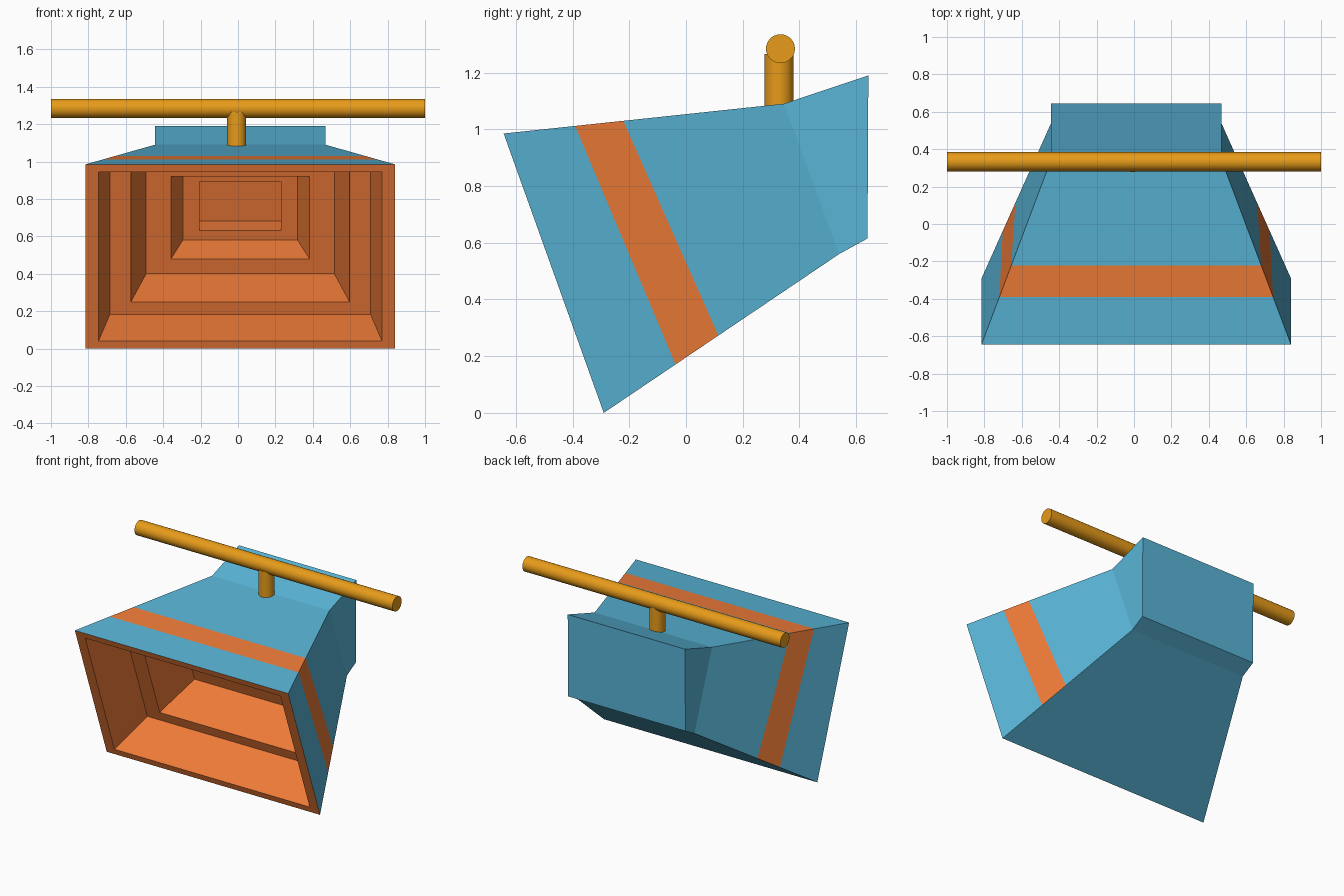
import bpy, bmesh, math
from mathutils import Vector

if "Cube" in bpy.data.objects:
    bpy.data.objects.remove(bpy.data.objects["Cube"])

CX = 0.012  # body centre in x


def material(name, rgb):
    m = bpy.data.materials.new(name)
    m.diffuse_color = (*rgb, 1)
    m.use_nodes = True
    m.node_tree.nodes["Principled BSDF"].inputs["Base Color"].default_value = m.diffuse_color
    return m


blue = material("blue", (0.10, 0.46, 0.68))
orange = material("orange", (0.87, 0.20, 0.04))
gold = material("gold", (0.80, 0.33, 0.01))

bm = bmesh.new()


def ring(top, bottom):
    """Four corners; top and bottom are (half width, y, z)."""
    return [bm.verts.new((CX + s * p[0], p[1], p[2]))
            for s, p in ((-1, bottom), (1, bottom), (1, top), (-1, top))]


def bridge(a, b, mats):
    for i in range(4):
        j = (i + 1) % 4
        bm.faces.new((a[i], a[j], b[j], b[i])).material_index = mats[i]


# Outer shell: wide mouth, stripe band, neck, back box
mouth_top, mouth_bot = Vector((0.827, -0.643, 0.985)), Vector((0.827, -0.29, 0))
neck_top, neck_bot = Vector((0.455, 0.345, 1.09)), Vector((0.455, 0.54, 0.56))
rings = [ring(mouth_top.lerp(neck_top, t), mouth_bot.lerp(neck_bot, b))
         for t, b in ((0, 0), (0.255, 0.305), (0.427, 0.487), (1, 1))]
rings.append(ring((0.455, 0.643, 1.19), (0.455, 0.64, 0.615)))
for k in range(4):
    bridge(rings[k], rings[k + 1], [0, 1, 1, 1] if k == 1 else [0] * 4)
bm.faces.new(rings[-1])

# Stepped inside: each step is the mouth outline scaled and pushed inward
centre = (mouth_top + mouth_bot) / 2
half = (mouth_top - mouth_bot) / 2
inward = Vector((0, -half.y, 0)) + Vector((0, half.z + half.y, -half.y))
inward = Vector((0, half.z, -half.y)).normalized()
width = mouth_top.x
prev = rings[0]
for size, depth in ((0.757, 0), (0.697, 0.31), (0.585, 0.31), (0.503, 0.615),
                    (0.37, 0.615), (0.307, 0.80), (0.219, 0.80), (0.219, 0.95)):
    s = size / width
    c = centre + inward * depth
    top, bot = c + half * s, c - half * s
    top.x = bot.x = size
    cur = ring(top, bot)
    bridge(prev, cur, [1] * 4)
    prev = cur
bm.faces.new(prev).material_index = 1

bmesh.ops.recalc_face_normals(bm, faces=bm.faces)
mesh = bpy.data.meshes.new("bell_body")
bm.to_mesh(mesh)
bm.free()
mesh.materials.append(blue)
mesh.materials.append(orange)
bpy.context.collection.objects.link(bpy.data.objects.new("bell_body", mesh))


# Hanging post and cross bar
def rod(name, loc, length, rot):
    bpy.ops.mesh.primitive_cylinder_add(vertices=32, radius=0.051, depth=length,
                                        location=loc, rotation=rot)
    ob = bpy.context.object
    ob.name = name
    ob.data.materials.append(gold)
    bpy.ops.object.shade_smooth_by_angle(angle=math.radians(40))


rod("hanging_post", (-0.007, 0.328, 1.165), 0.20, (0, 0, 0))
rod("cross_bar", (0, 0.333, 1.284), 2.0, (0, math.pi / 2, 0))
